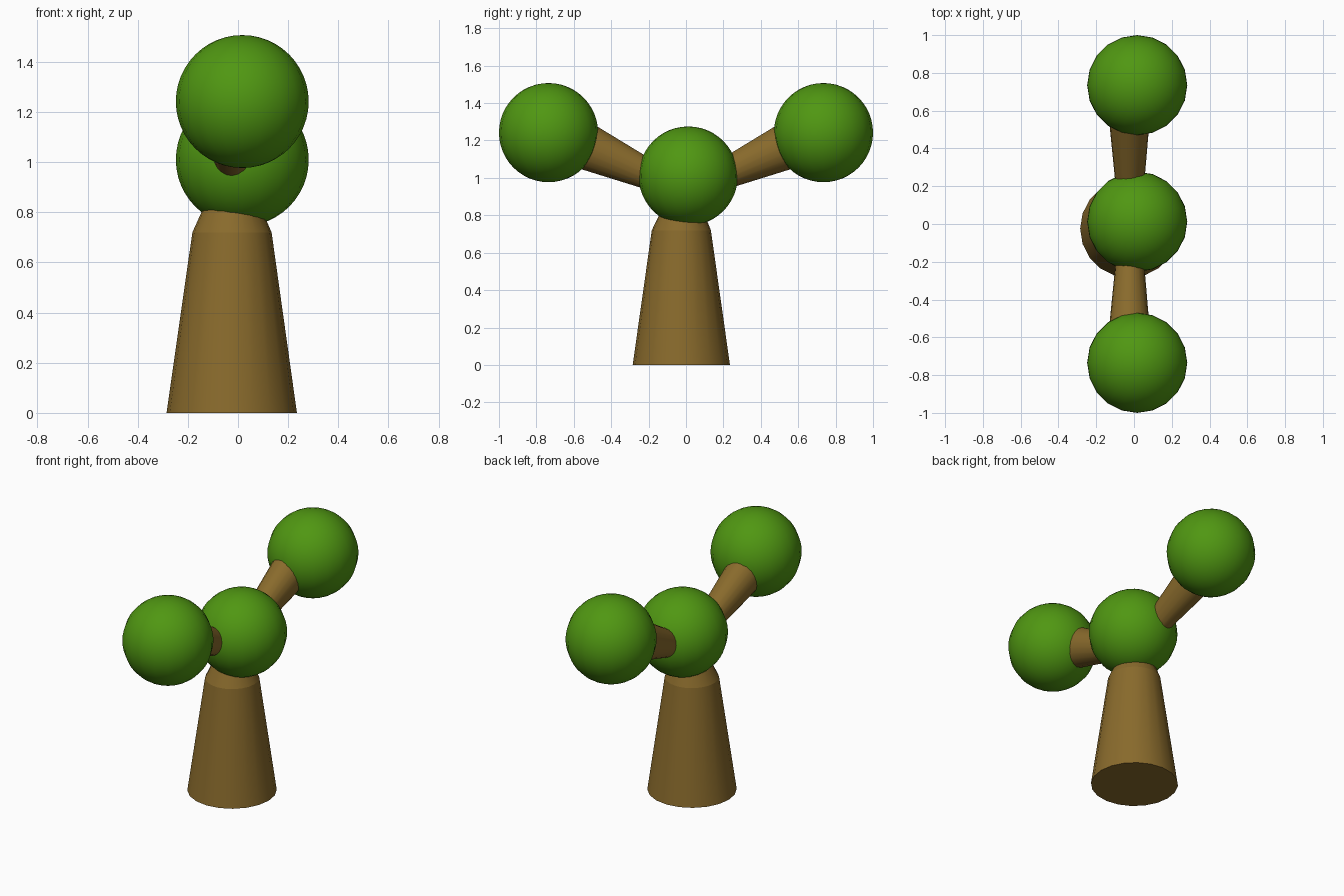
import bpy, bmesh
from math import cos, sin, tau
from mathutils import Vector

if "Cube" in bpy.data.objects:
    bpy.data.objects.remove(bpy.data.objects["Cube"])


def material(name, color):
    m = bpy.data.materials.new(name)
    m.diffuse_color = color
    m.use_nodes = True
    m.node_tree.nodes["Principled BSDF"].inputs["Base Color"].default_value = m.diffuse_color
    return m


bark = material("bark", (0.25, 0.145, 0.025, 1))
leaf = material("leaf", (0.08, 0.31, 0.006, 1))
SIDES = 20


def finish(bm, name, mat):
    bmesh.ops.recalc_face_normals(bm, faces=bm.faces)
    me = bpy.data.meshes.new(name)
    bm.to_mesh(me)
    bm.free()
    me.materials.append(mat)
    ob = bpy.data.objects.new(name, me)
    bpy.context.collection.objects.link(ob)
    return ob


def loft(name, rings, u, v):
    """Skin rings of (centre, u radius, v radius); ring edges stay sharp."""
    bm = bmesh.new()
    loops = [[bm.verts.new(Vector(c) + Vector(u) * ru * cos(tau * i / SIDES)
                           + Vector(v) * rv * sin(tau * i / SIDES))
              for i in range(SIDES)] for c, ru, rv in rings]
    for a, b in zip(loops, loops[1:]):
        for i in range(SIDES):
            j = (i + 1) % SIDES
            bm.faces.new((a[i], a[j], b[j], b[i])).smooth = True
    bm.faces.new(loops[0])
    bm.faces.new(loops[-1])
    for loop in loops:
        for i in range(SIDES):
            bm.edges.get((loop[i], loop[(i + 1) % SIDES])).smooth = False
    return finish(bm, name, bark)


def foliage(name, loc):
    bm = bmesh.new()
    bmesh.ops.create_uvsphere(bm, u_segments=SIDES, v_segments=24, radius=0.265)
    for f in bm.faces:
        f.smooth = True
    finish(bm, name, leaf).location = loc


# trunk: tapered base with a steeper shoulder running into the middle ball
loft("trunk", [((-0.025, -0.025, 0), 0.26, 0.26),
               ((-0.024, -0.025, 0.72), 0.158, 0.158),
               ((-0.022, -0.015, 0.92), 0.07, 0.07)], (1, 0, 0), (0, 1, 0))

# middle foliage
foliage("middle_foliage", (0.017, 0.012, 1.01))

# branches widen outwards and end inside the side foliage
for side, s in (("front", -1), ("back", 1)):
    loft(side + "_branch", [((-0.021, s * 0.06, 0.957), 0.062, 0.066),
                            ((-0.025, s * 0.60, 1.205), 0.112, 0.146)],
         (1, 0, 0), (0, 0, 1))
    foliage(side + "_foliage", (0.017, s * 0.735, 1.242))
